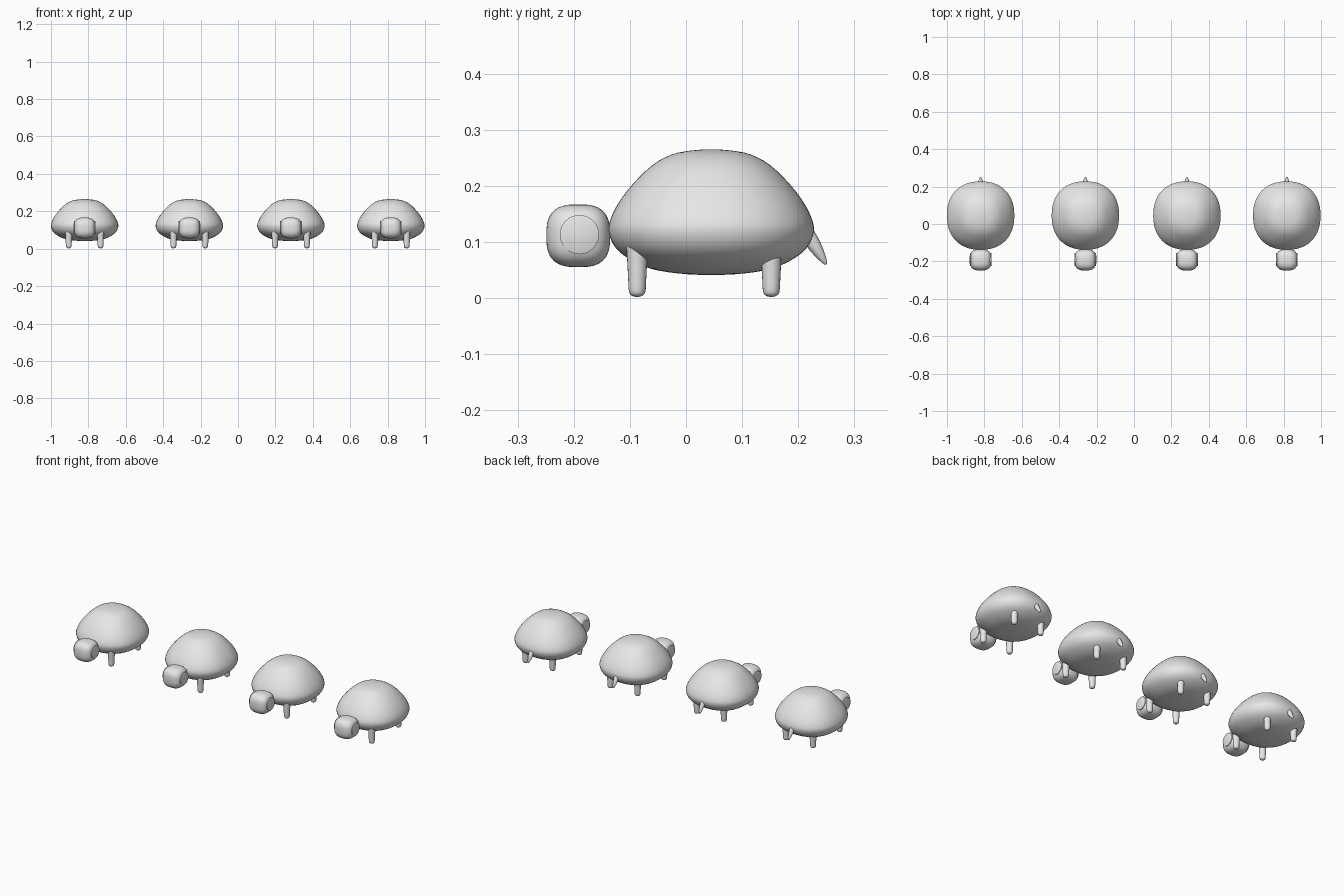
import bpy, bmesh, math
from mathutils import Matrix, Vector

if "Cube" in bpy.data.objects:
    bpy.data.objects.remove(bpy.data.objects["Cube"])

grey = bpy.data.materials.new("plain grey")
grey.diffuse_color = (0.8, 0.8, 0.8, 1)
grey.use_nodes = True
grey.node_tree.nodes["Principled BSDF"].inputs["Base Color"].default_value = grey.diffuse_color


def smooth_profile(pts, steps=3):
    """Catmull-Rom curve through (radius, height) points."""
    p = [Vector(a) for a in pts]
    # mirror the neighbours across the axis so the poles stay flat
    p = [Vector((-p[1].x, p[1].y))] + p + [Vector((-p[-2].x, p[-2].y))]
    out = []
    for a, b, c, d in zip(p, p[1:], p[2:], p[3:]):
        for i in range(steps):
            t = i / steps
            out.append(0.5 * (2 * b + (c - a) * t + (2 * a - 5 * b + 4 * c - d) * t * t
                              + (3 * b - a - 3 * c + d) * t ** 3))
    return [(max(v.x, 0), v.y) for v in out] + [tuple(pts[-1])]


def spow(v, e):
    return math.copysign(abs(v) ** e, v)


def lathe(name, profile, matrix, power=2.0, seg=40, sx=1.0):
    """Revolve a bottom-to-top profile; power > 2 squares off the plan."""
    bm = bmesh.new()
    rings = []
    for r, z in profile:
        if r < 1e-6:
            rings.append([bm.verts.new((0, 0, z))] * seg)
        else:
            ring = []
            for i in range(seg):
                a = 2 * math.pi * i / seg
                ring.append(bm.verts.new((sx * r * spow(math.cos(a), 2 / power),
                                          r * spow(math.sin(a), 2 / power), z)))
            rings.append(ring)
    for lo, hi in zip(rings, rings[1:]):
        for i in range(seg):
            j = (i + 1) % seg
            bm.faces.new(list(dict.fromkeys((lo[i], lo[j], hi[j], hi[i]))))
    bmesh.ops.recalc_face_normals(bm, faces=bm.faces)
    bm.transform(matrix)
    mesh = bpy.data.meshes.new(name)
    bm.to_mesh(mesh)
    bm.free()
    mesh.materials.append(grey)
    obj = bpy.data.objects.new(name, mesh)
    bpy.context.collection.objects.link(obj)
    for o in bpy.context.selected_objects:
        o.select_set(False)
    obj.select_set(True)
    bpy.context.view_layer.objects.active = obj
    bpy.ops.object.shade_smooth_by_angle(angle=math.radians(50))
    return obj


# Profiles as (radius, height)
shell_profile = smooth_profile([
    (0, .041), (.06, .044), (.11, .053), (.15, .072), (.173, .093), (.183, .119),
    (.179, .142), (.165, .170), (.14, .203), (.105, .237), (.07, .256), (.035, .263), (0, .265)])
leg_profile = smooth_profile([
    (0, 0), (.009, .002), (.0145, .009), (.016, .03), (.0175, .06), (.019, .085), (.019, .11), (0, .115)])
tail_profile = smooth_profile([
    (0, 0), (.004, .004), (.009, .022), (.0125, .045), (.012, .07), (0, .08)])
head_profile = []
for i in range(25):
    a = -math.pi / 2 + math.pi * i / 24
    head_profile.append((0.0 if i in (0, 24) else .057 * math.cos(a) ** (2 / 2.8),
                         .056 * spow(math.sin(a), 2 / 2.8)))
eye_profile = [(0, 0), (.035, 0), (.035, .007), (.033, .008), (0, .0085)]

# Four tortoises in a row
for n, x in enumerate((-.82, -.26, .283, .817), 1):
    at = lambda dx, y, z: Matrix.Translation((x + dx, y, z))
    lathe(f"shell_{n}", shell_profile, at(0, .045, 0), power=2.25, seg=56, sx=.985)
    lathe(f"head_{n}", head_profile, at(0, -.192, .111), power=2.8, sx=1.02)
    for side, s in (("left", -1), ("right", 1)):
        # flat round cheek on each side of the head
        lathe(f"{side}_cheek_{n}", eye_profile,
              at(s * .05, -.19, .113) @ Matrix.Rotation(s * math.pi / 2, 4, 'Y'), seg=32)
        lathe(f"{side}_front_leg_{n}", leg_profile, at(s * .085, -.087, .002), seg=20)
        lathe(f"{side}_back_leg_{n}", leg_profile, at(s * .085, .152, .002), seg=20)
    # tail tip points down and backwards
    lathe(f"tail_{n}", tail_profile,
          at(0, .25, .06) @ Matrix.Rotation(math.radians(32), 4, 'X'), seg=16)
